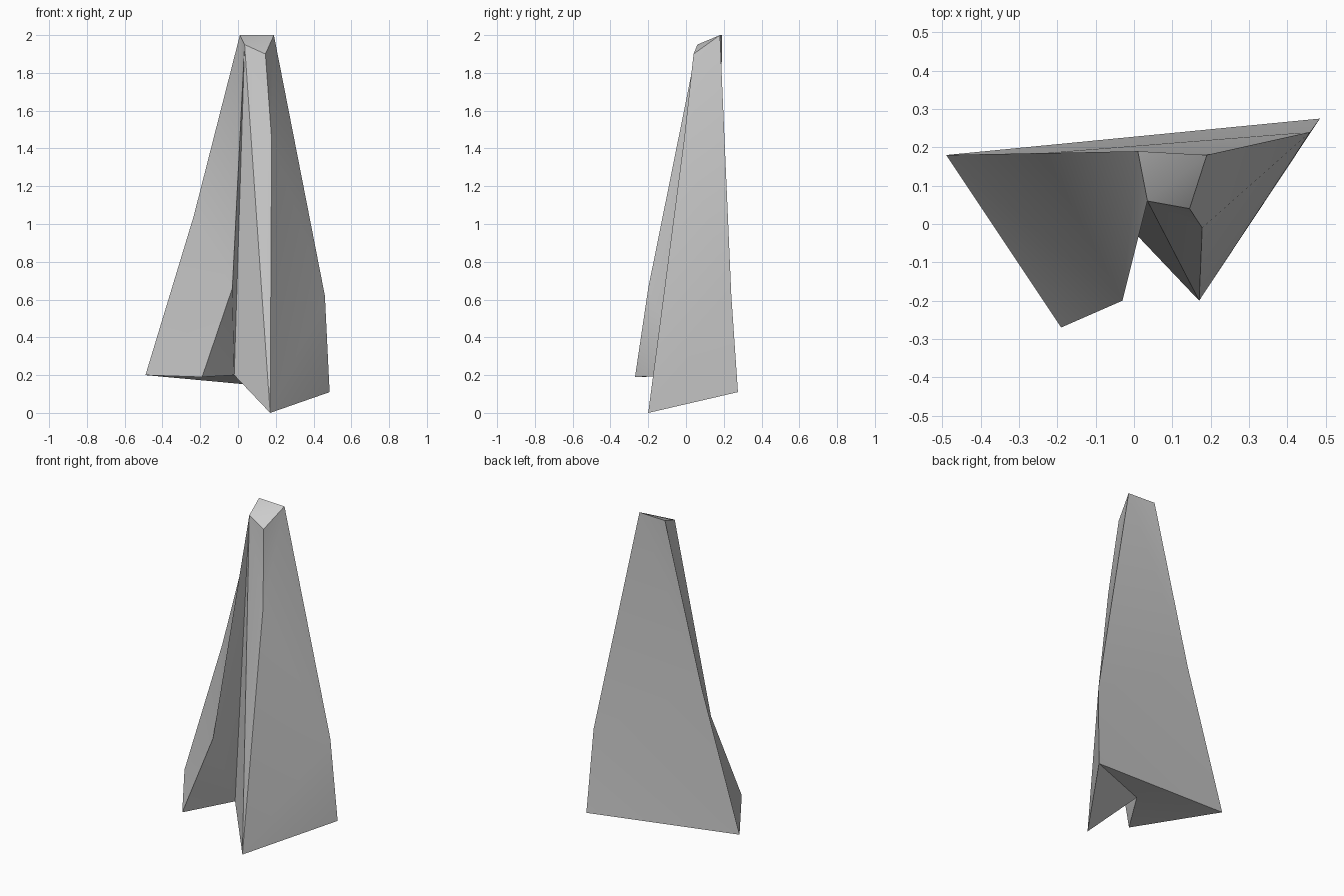
import bpy
import bmesh
import math

default = bpy.data.objects.get("Cube")
if default:
    bpy.data.objects.remove(default, do_unlink=True)

# Single stone colour
stone = bpy.data.materials.new("stone_grey")
stone.use_nodes = True
grey = (0.6, 0.6, 0.6, 1)
stone.diffuse_color = grey
stone.node_tree.nodes["Principled BSDF"].inputs["Base Color"].default_value = grey

# Corners of the spire: base, shoulders and tip
corners = {
    "left_foot": (-0.49, 0.18, 0.2),
    "front_foot": (-0.19, -0.27, 0.19),
    "notch": (-0.02, 0, 0.2),
    "ridge_foot": (0.17, -0.2, 0),
    "back_foot": (0.485, 0.275, 0.11),
    "left_shoulder": (-0.235, 0.185, 1.04),
    "front_shoulder": (-0.03, -0.2, 0.66),
    "ridge_shoulder": (0.178, -0.01, 1.45),
    "back_shoulder": (0.46, 0.24, 0.62),
    "tip_left": (0.01, 0.19, 2),
    "tip_front": (0.035, 0.06, 1.95),
    "tip_ridge": (0.145, 0.04, 1.9),
    "tip_right": (0.19, 0.18, 2),
}

# Facets of the spire, grouped by side
facets = [
    # underside
    "left_foot notch front_foot",
    "left_foot back_foot notch",
    "notch back_foot ridge_foot",
    # left fin, outer side
    "left_foot front_foot front_shoulder",
    "left_foot front_shoulder left_shoulder",
    "left_shoulder front_shoulder tip_left",
    "front_shoulder tip_front tip_left",
    # left fin, inner side
    "front_foot notch front_shoulder",
    "front_shoulder notch tip_front",
    # front ridge
    "notch ridge_foot tip_front",
    "ridge_foot ridge_shoulder tip_front",
    "ridge_shoulder tip_ridge tip_front",
    # right side
    "ridge_foot back_foot back_shoulder",
    "ridge_foot back_shoulder ridge_shoulder",
    "ridge_shoulder back_shoulder tip_right",
    "ridge_shoulder tip_right tip_ridge",
    # back
    "back_foot left_foot back_shoulder",
    "back_shoulder left_foot left_shoulder",
    "back_shoulder left_shoulder tip_right",
    "left_shoulder tip_left tip_right",
    # sloped tip
    "tip_left tip_front tip_right",
    "tip_front tip_ridge tip_right",
]

bm = bmesh.new()
verts = {name: bm.verts.new(co) for name, co in corners.items()}
for facet in facets:
    bm.faces.new([verts[name] for name in facet.split()])
bmesh.ops.recalc_face_normals(bm, faces=bm.faces)

mesh = bpy.data.meshes.new("rock_spire")
bm.to_mesh(mesh)
bm.free()
mesh.materials.append(stone)
spire = bpy.data.objects.new("rock_spire", mesh)
bpy.context.collection.objects.link(spire)

# Soft facets with crisp ridges
bpy.ops.object.select_all(action="DESELECT")
spire.select_set(True)
bpy.context.view_layer.objects.active = spire
bpy.ops.object.shade_smooth_by_angle(angle=math.radians(30))
